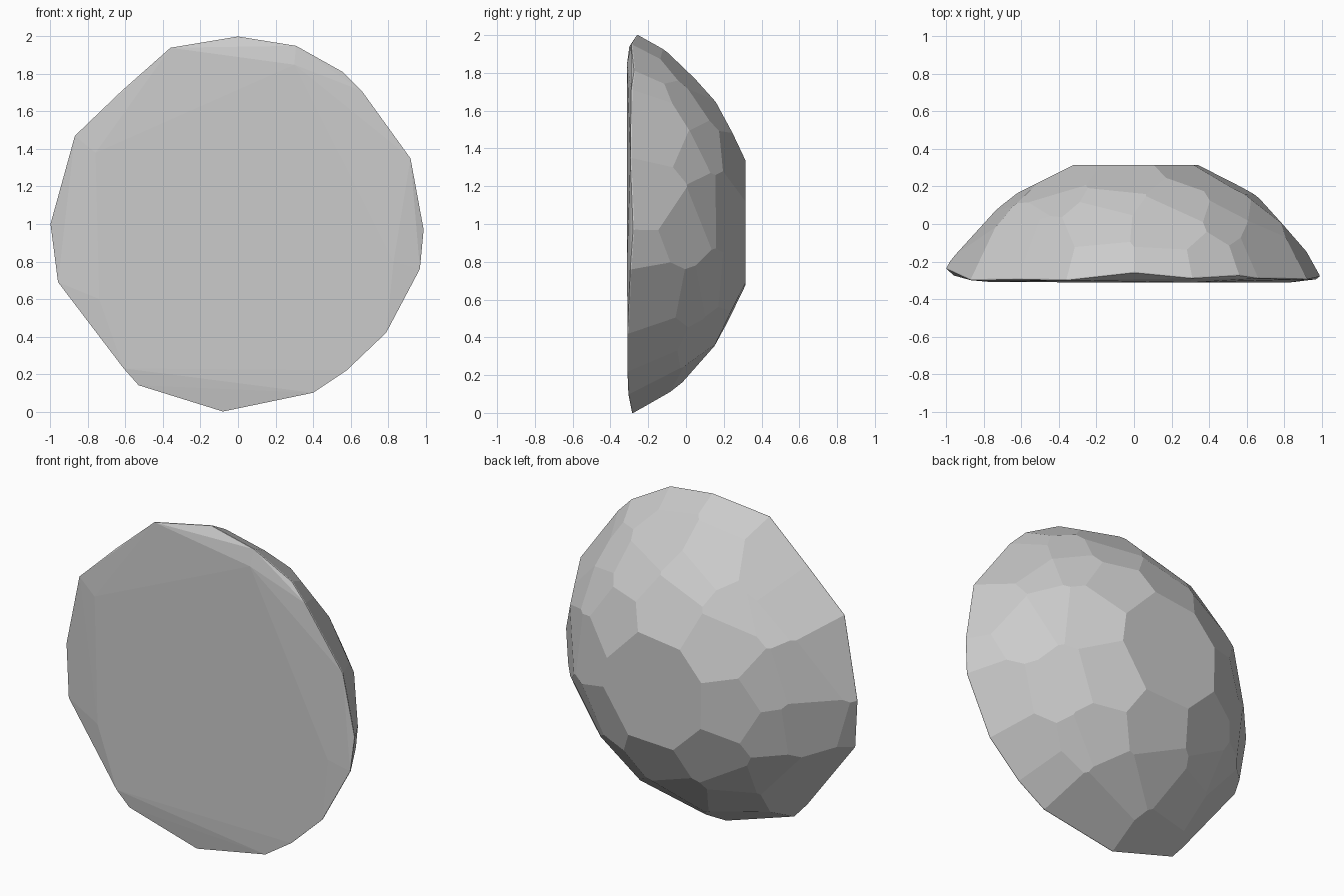
import bpy, bmesh, math, random
from mathutils import Vector

if "Cube" in bpy.data.objects:
    bpy.data.objects.remove(bpy.data.objects["Cube"])

random.seed(4)

# Rim outline of the flat front (x, y, z), clockwise from the top
RIM = [(0, -.26, 2), (.31, -.29, 1.95), (.56, -.275, 1.81), (.66, -.29, 1.71),
       (.92, -.295, 1.35), (.99, -.28, .97), (.97, -.295, .76), (.79, -.31, .42),
       (.58, -.31, .22), (.40, -.305, .10), (-.08, -.285, 0), (-.53, -.30, .14),
       (-.61, -.31, .23), (-.96, -.275, .69), (-1, -.24, 1), (-.87, -.30, 1.47),
       (-.62, -.295, 1.71), (-.36, -.30, 1.94)]
# Slightly raised middle of the front
FRONT = [(-.74, -.31, .6), (-.76, -.31, 1.38), (.3, -.312, 1.85), (.83, -.312, .8)]

rim = [Vector(p) for p in RIM]
bm = bmesh.new()
for p in rim:
    bm.verts.new(p)
    bm.verts.new((p.x, .4, p.z))
for p in FRONT:
    bm.verts.new(p)
hull = bmesh.ops.convex_hull(bm, input=bm.verts)
junk = {g for k in ("geom_interior", "geom_unused") for g in hull[k]
        if isinstance(g, bmesh.types.BMVert)}
bmesh.ops.delete(bm, geom=list(junk), context='VERTS')


def cut(point, normal):
    """Slice one flat facet and close the hole."""
    res = bmesh.ops.bisect_plane(bm, geom=bm.verts[:] + bm.edges[:] + bm.faces[:],
                                 dist=1e-5, plane_co=point, plane_no=normal,
                                 clear_outer=True)
    open_edges = [e for e in bm.edges if e.is_boundary]
    if open_edges:
        bmesh.ops.holes_fill(bm, edges=open_edges, sides=0)
    bmesh.ops.remove_doubles(bm, verts=bm.verts, dist=1e-4)


# Sloping side facets, one on each rim edge
for a, b in zip(rim, rim[1:] + rim[:1]):
    mid = (a + b) / 2
    out = Vector((b.z - a.z, 0, a.x - b.x)).normalized()
    if out.dot(mid - Vector((0, mid.y, 1))) < 0:
        out.negate()
    n = (b - a).cross(Vector((-.17 * out.x, .31, -.17 * out.z)))
    if n.dot(out) < 0:
        n.negate()
    cut(mid + n.normalized() * .003, n.normalized())

# Rings of dome facets: count, radius, height, radial slope, back slope
for count, r, y, nr, ny in [(13, .79, 0, .74, .67), (11, .66, .125, .63, .77),
                            (8, .45, .25, .45, .89)]:
    start = random.random() * 6
    for i in range(count):
        t = start + (i + random.uniform(-.2, .2)) * math.tau / count
        d = Vector((math.cos(t), 0, math.sin(t)))
        tilt = random.uniform(-.04, .04)
        cut(Vector((0, y, 1)) + d * r, (d * (nr + tilt) + Vector((0, ny, 0))).normalized())

# Flat crown at the back
cut(Vector((0, .314, 1)), Vector((0, 1, 0)))

bmesh.ops.dissolve_limit(bm, angle_limit=math.radians(.5), verts=bm.verts, edges=bm.edges)
bmesh.ops.recalc_face_normals(bm, faces=bm.faces)
mesh = bpy.data.meshes.new("faceted_dome")
bm.to_mesh(mesh)
bm.free()
bpy.context.collection.objects.link(bpy.data.objects.new("faceted_dome", mesh))
